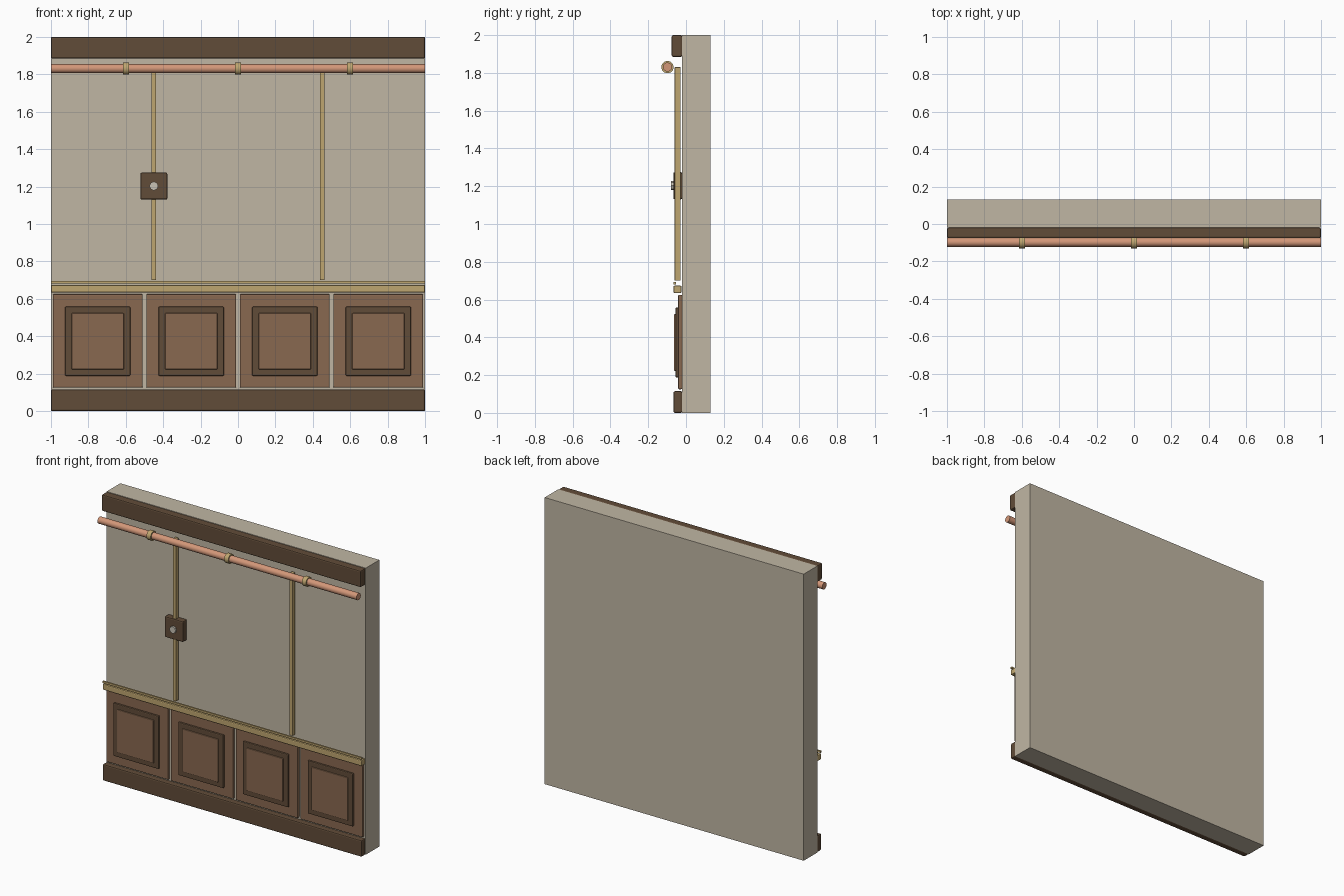
import bpy
import math

cube = bpy.data.objects.get("Cube")
if cube:
    bpy.data.objects.remove(cube, do_unlink=True)


def material(name, r, g, b):
    m = bpy.data.materials.new(name)
    m.use_nodes = True
    m.diffuse_color = (r, g, b, 1)
    m.node_tree.nodes["Principled BSDF"].inputs["Base Color"].default_value = (r, g, b, 1)
    return m


plaster = material("plaster", 0.53, 0.47, 0.37)
dark_wood = material("dark wood", 0.12, 0.072, 0.04)
light_wood = material("light wood", 0.25, 0.14, 0.08)
brass = material("brass", 0.52, 0.38, 0.16)
copper = material("copper", 0.65, 0.31, 0.19)
pewter = material("pewter", 0.58, 0.54, 0.46)


def box(name, mat, x, y, z, bevel=0):
    """Box from (min, max) pairs along each axis, with optional chamfer."""
    spans = (x, y, z)
    bpy.ops.mesh.primitive_cube_add(size=1, location=[(a + b) / 2 for a, b in spans])
    o = bpy.context.object
    o.name = name
    o.scale = [b - a for a, b in spans]
    bpy.ops.object.transform_apply(location=False, rotation=False, scale=True)
    o.data.materials.append(mat)
    if bevel:
        m = o.modifiers.new("chamfer", "BEVEL")
        m.width = bevel
        m.segments = 2
    return o


def rod(name, mat, radius, length, centre, sides, axis="X"):
    turn = (0, math.pi / 2, 0) if axis == "X" else (math.pi / 2, 0, 0)
    bpy.ops.mesh.primitive_cylinder_add(vertices=sides, radius=radius, depth=length,
                                        location=centre, rotation=turn)
    o = bpy.context.object
    o.name = name
    o.data.materials.append(mat)
    bpy.ops.object.shade_smooth_by_angle(angle=math.radians(35))
    return o


FACE = -0.02      # front surface of the wall
FULL = (-1, 1)

# Wall slab with cornice and skirting
box("wall", plaster, FULL, (FACE, 0.13), (0, 2))
box("cornice", dark_wood, FULL, (-0.076, FACE), (1.885, 2), 0.008)
box("skirting", dark_wood, FULL, (-0.066, FACE), (0, 0.115), 0.008)

# Wainscot panels: backing board, dark moulding, raised field
for i in range(4):
    cx = -0.75 + 0.5 * i
    for part, mat, half, front, back, z, bevel in (
            ("board", light_wood, 0.24, -0.042, FACE, (0.125, 0.625), 0.006),
            ("moulding", dark_wood, 0.175, -0.056, -0.038, (0.188, 0.558), 0.006),
            ("field", light_wood, 0.14, -0.064, -0.05, (0.223, 0.523), 0.004)):
        box(f"panel_{part}_{i + 1}", mat, (cx - half, cx + half), (front, back), z, bevel)

# Brass chair rail with a thin bead above it
box("chair_rail", brass, FULL, (-0.066, -0.024), (0.634, 0.674), 0.006)
box("chair_rail_bead", brass, FULL, (-0.066, -0.054), (0.681, 0.694))

# Vertical brass strips
for side, cx in (("right", -0.45), ("left", 0.45)):
    box(f"{side}_strip", brass, (cx - 0.0125, cx + 0.0125), (-0.06, -0.028), (0.7, 1.83), 0.002)

# Copper pipe with brass collars
PIPE_Y, PIPE_Z = -0.098, 1.831
rod("pipe", copper, 0.024, 2, (0, PIPE_Y, PIPE_Z), 16)
for i in range(3):
    rod(f"pipe_collar_{i + 1}", brass, 0.033, 0.032, (-0.6 + 0.6 * i, PIPE_Y, PIPE_Z), 12)

# Switch plate and knob
box("switch_plate", dark_wood, (-0.522, -0.378), (-0.067, FACE), (1.13, 1.275), 0.008)
rod("switch_knob", pewter, 0.024, 0.02, (-0.45, -0.07, 1.203), 8, "Y")
